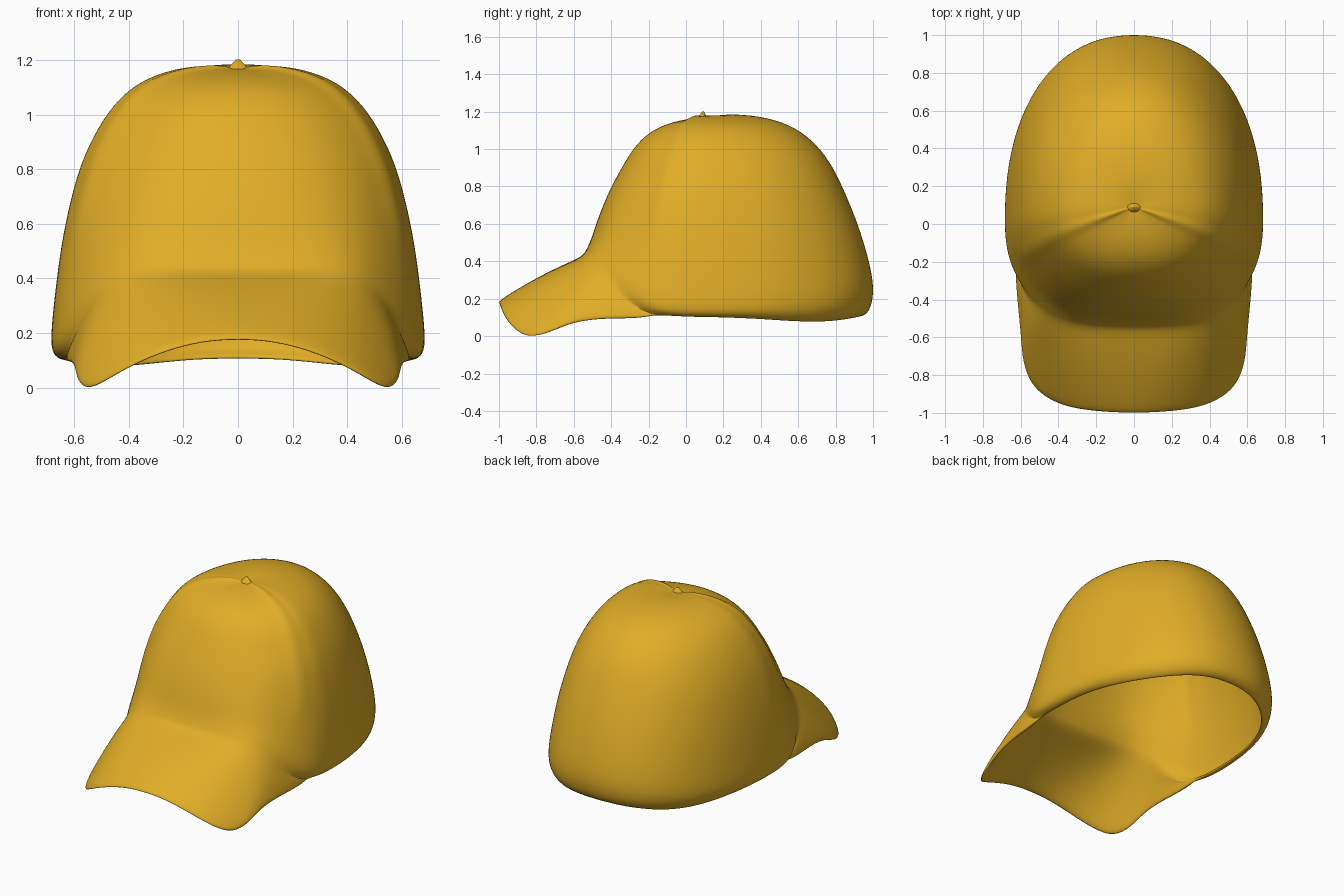
import bpy, bmesh
from math import sin, cos, radians, pi
from mathutils import Vector

if "Cube" in bpy.data.objects:
    bpy.data.objects.remove(bpy.data.objects["Cube"], do_unlink=True)

# One mustard cloth colour
cloth = bpy.data.materials.new("mustard_cloth")
cloth.use_nodes = True
COLOUR = (0.75, 0.42, 0.02, 1)
cloth.diffuse_color = COLOUR
bsdf = cloth.node_tree.nodes["Principled BSDF"]
bsdf.inputs["Base Color"].default_value = COLOUR
bsdf.inputs["Roughness"].default_value = 0.8

COLS = 48
SEAM_COL = 9          # column of the front panel seam, counted from the front
BRIM_COLS = 11        # columns on each side that carry the brim
BRIM_ROWS = 5

# Crown profiles from rim to top: front (y, z), side (x, z), back (y, z)
FRONT = [(-.555, .425), (-.535, .46), (-.52, .49), (-.50, .54), (-.475, .62), (-.44, .71),
         (-.40, .80), (-.345, .90), (-.28, 1.01), (-.20, 1.09), (-.10, 1.137), (0, 1.16)]
SIDE = [(.63, .098), (.675, .11), (.69, .16), (.677, .30), (.658, .46), (.635, .60),
        (.59, .79), (.533, .92), (.465, 1.03), (.37, 1.12), (.235, 1.17), (.1, 1.182)]
BACK = [(.93, .10), (.985, .125), (1.008, .23), (.995, .34), (.967, .45), (.925, .59),
        (.852, .77), (.785, .91), (.705, 1.02), (.59, 1.117), (.43, 1.172), (.25, 1.19)]

# Outer brim edge, from the middle to the side
EDGE = [(0, -1.01, .187), (.13, -1.005, .178), (.26, -.995, .145), (.385, -.97, .093),
        (.485, -.92, .035), (.555, -.85, -.006), (.595, -.74, .02), (.602, -.62, .075),
        (.614, -.48, .094), (.624, -.36, .096), (.63, -.24, .098)]


def power(v, n):
    return (1 if v >= 0 else -1) * abs(v) ** (2 / n)


def crown_point(col, row):
    a = 2 * pi * col / COLS               # zero at the front, turning towards +x
    t = row / (len(SIDE) - 1)
    middle = .1 * t
    width, side_z = SIDE[row]
    if cos(a) > 0:                        # boxy where it flares into the brim
        end, n, rise = FRONT[row], 2.05 + 1.15 * (1 - t) ** 3, 1 - sin(a) ** 4
        if row:
            width *= 1 - .04 * sin(2 * a) ** 2
    else:
        end, n, rise = BACK[row], 2.3 - .35 * t, cos(a) ** 2
    x = width * power(sin(a), n)
    y = middle + abs(end[0] - middle) * -power(cos(a), n)
    z = side_z + (end[1] - side_z) * rise
    if row == 0 and cos(a) < 0:           # rim dips at the back corners
        z -= .03 * sin(2 * a) ** 2
    p = Vector((x, y, z))
    if row > 4 and min(col, COLS - col) == SEAM_COL:
        p += (p - Vector((0, .1, .5))).normalized() * .012
    return p


# Crown and brim as one continuous cloth shell
bm = bmesh.new()
rings = [[bm.verts.new(crown_point(c, r)) for c in range(COLS)] for r in range(len(SIDE))]
for low, high in zip(rings, rings[1:]):
    for c in range(COLS):
        d = (c + 1) % COLS
        bm.faces.new((low[c], low[d], high[d], high[c]))
peak = bm.verts.new((0, .09, 1.17))
for c in range(COLS):
    bm.faces.new((rings[-1][c], rings[-1][(c + 1) % COLS], peak))

brim = {}
for c in range(-BRIM_COLS, BRIM_COLS + 1):
    root = rings[0][c % COLS]
    if abs(c) == BRIM_COLS:
        brim[c] = [root] * (BRIM_ROWS + 1)
        continue
    ex, ey, ez = EDGE[abs(c)]
    tip = Vector((ex if c >= 0 else -ex, ey, ez))
    brim[c] = [root]
    for r in range(1, BRIM_ROWS + 1):
        t = r / BRIM_ROWS
        p = root.co.lerp(tip, t)
        p.z += .06 * t * (1 - t)
        brim[c].append(bm.verts.new(p))
for c in range(-BRIM_COLS, BRIM_COLS):
    for r in range(BRIM_ROWS):
        quad = (brim[c][r + 1], brim[c + 1][r + 1], brim[c + 1][r], brim[c][r])
        corners = list(dict.fromkeys(quad))
        if len(corners) > 2:
            bm.faces.new(corners)

mesh = bpy.data.meshes.new("cap_shell")
bm.to_mesh(mesh)
bm.free()
shell = bpy.data.objects.new("crown_and_brim", mesh)
bpy.context.collection.objects.link(shell)
mesh.materials.append(cloth)
mesh.polygons.foreach_set("use_smooth", [True] * len(mesh.polygons))
wall = shell.modifiers.new("cloth_thickness", "SOLIDIFY")
wall.thickness = .022
wall.offset = -1
rounding = shell.modifiers.new("rounding", "SUBSURF")
rounding.levels = rounding.render_levels = 2

# Small pointed button on top
bpy.ops.mesh.primitive_cone_add(vertices=20, radius1=.05, radius2=.008, depth=.045,
                                location=(0, .09, 1.179))
button = bpy.context.object
button.name = "top_button"
button.scale.y = .6
button.rotation_euler.x = radians(-5)
button.data.materials.append(cloth)
bpy.ops.object.shade_smooth_by_angle(angle=radians(60))
